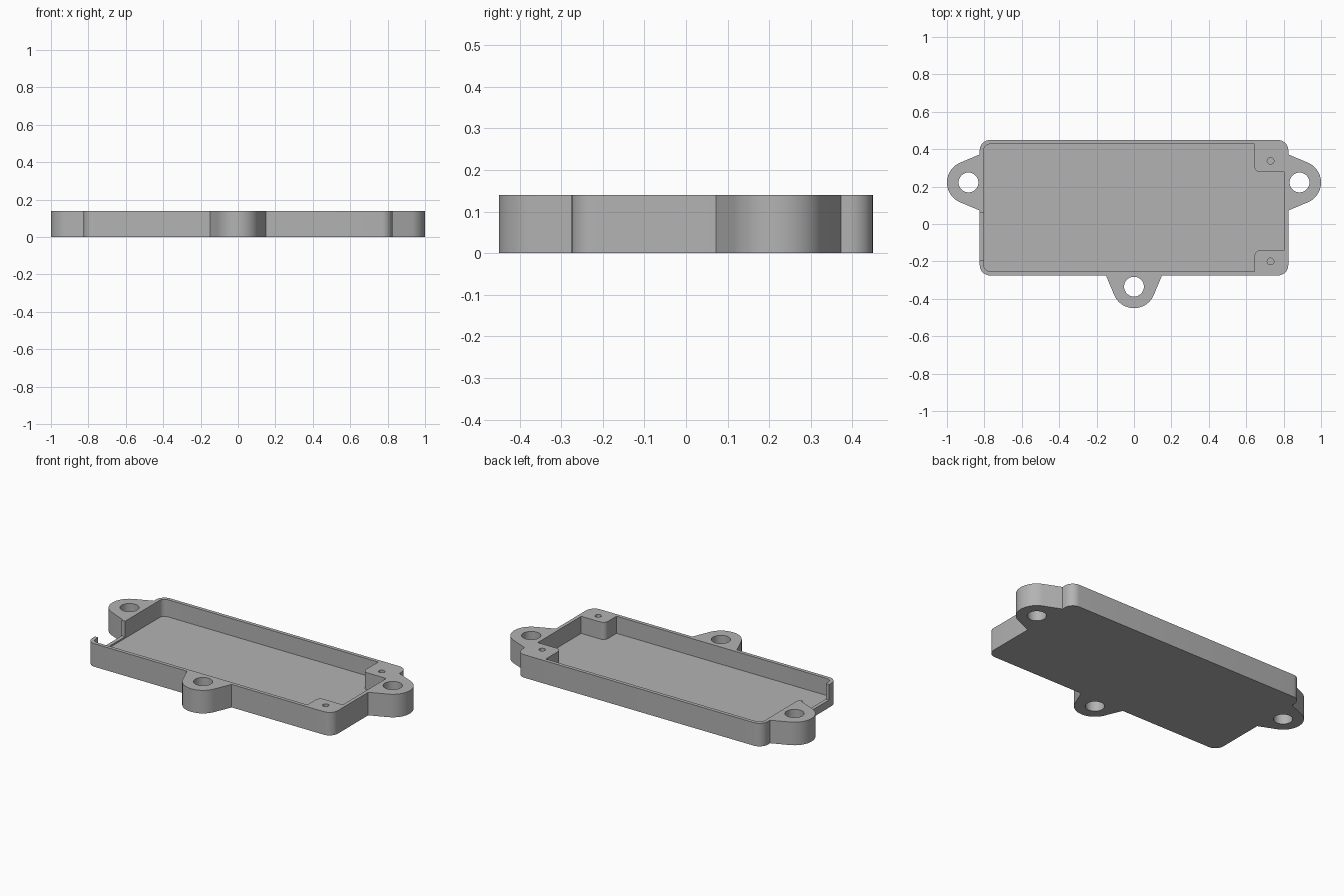
import bpy, bmesh
from math import sin, cos, acos, atan2, hypot, pi, radians
from mathutils import Vector

if "Cube" in bpy.data.objects:
    bpy.data.objects.remove(bpy.data.objects["Cube"])

# Overall dimensions
HEIGHT, FLOOR, SILL = 0.14, 0.036, 0.046
X, FRONT, BACK = 0.825, -0.275, 0.449
WALL = 0.022
LUG_R, LUG_OUT, LUG_HALF, HOLE_R = 0.115, 0.06, 0.15, 0.053
EAR_Y = 0.222

grey = bpy.data.materials.new("plain grey")
grey.use_nodes = True
colour = (0.45, 0.45, 0.45, 1)
grey.diffuse_color = colour
grey.node_tree.nodes["Principled BSDF"].inputs["Base Color"].default_value = colour


def arc(cx, cy, r, a0, a1, n):
    return [Vector((cx + r * cos(a0 + (a1 - a0) * i / n),
                    cy + r * sin(a0 + (a1 - a0) * i / n))) for i in range(n + 1)]


def fillet(corner, before, after, r, n=8):
    """Round one right-angled corner of a profile."""
    c = Vector(corner)
    u = (Vector(before) - c).normalized() * r
    v = (Vector(after) - c).normalized() * r
    return [c + u * (1 - sin(t)) + v * (1 - cos(t))
            for t in (pi / 2 * i / n for i in range(n + 1))]


def lug(base, facing):
    """Mounting lug profile: straight flanks tangent to a round end."""
    reach = hypot(LUG_HALF, LUG_OUT)
    tangent = atan2(-LUG_OUT, LUG_HALF) + acos(LUG_R / reach)
    pts = [Vector((LUG_HALF, 0))]
    pts += arc(0, LUG_OUT, LUG_R, tangent, pi - tangent, 28)
    pts.append(Vector((-LUG_HALF, 0)))
    turn = facing - pi / 2
    local = [Vector((p.x * cos(turn) - p.y * sin(turn),
                     p.x * sin(turn) + p.y * cos(turn))) for p in pts]
    return [p + Vector(base) for p in reversed(local)][::-1]


def prism(name, profile, z0, z1):
    bm = bmesh.new()
    face = bm.faces.new([bm.verts.new((p[0], p[1], z0)) for p in profile])
    top = bmesh.ops.extrude_face_region(bm, geom=[face])["geom"]
    bmesh.ops.translate(bm, vec=(0, 0, z1 - z0),
                        verts=[g for g in top if isinstance(g, bmesh.types.BMVert)])
    bmesh.ops.recalc_face_normals(bm, faces=bm.faces)
    mesh = bpy.data.meshes.new(name)
    bm.to_mesh(mesh)
    bm.free()
    mesh.materials.append(grey)
    obj = bpy.data.objects.new(name, mesh)
    bpy.context.collection.objects.link(obj)
    return obj


def cut(target, name, profile, z0, z1):
    cutter = prism(name, profile, z0, z1)
    cutter.hide_render = True
    bpy.context.view_layer.objects.active = target
    mod = target.modifiers.new(name, "BOOLEAN")
    mod.operation, mod.solver, mod.object = "DIFFERENCE", "EXACT", cutter
    bpy.ops.object.modifier_apply(modifier=mod.name)
    bpy.data.objects.remove(cutter)


# Outer outline, anticlockwise from the front lug
R = 0.055
outline = lug((0, FRONT), -pi / 2)
outline += arc(X - R, FRONT + R, R, -pi / 2, 0, 8)
outline += lug((X, EAR_Y), 0)
outline += arc(X - R, BACK - R, R, 0, pi / 2, 8)
outline += arc(-X + R, BACK - R, R, pi / 2, pi, 8)
outline += lug((-X, EAR_Y), pi)
outline += arc(-X + R, FRONT + R, R, pi, 1.5 * pi, 8)
tray = prism("tray", outline, 0, HEIGHT)

# Cavity, leaving two corner posts on the left side
ix, y0, y1 = X - WALL, FRONT + WALL, BACK - WALL
px, p0, p1 = 0.644, -0.141, 0.277
corners = [((-ix, y0), 0.033), ((px, y0), 0), ((px, p0), 0.03), ((ix, p0), 0),
           ((ix, p1), 0), ((px, p1), 0.03), ((px, y1), 0), ((-ix, y1), 0.033)]
cavity = []
for i, (c, r) in enumerate(corners):
    if r:
        cavity += fillet(c, corners[i - 1][0], corners[(i + 1) % len(corners)][0], r)
    else:
        cavity.append(Vector(c))
cut(tray, "cavity_cutter", cavity, FLOOR, HEIGHT + 0.1)

# Cable opening in the right wall, with a low sill
n0, n1 = -0.195, 0.062
cut(tray, "opening_cutter",
    [(-X - 0.01, n0), (-ix + 0.01, n0), (-ix + 0.01, n1), (-X - 0.01, n1)],
    SILL, HEIGHT + 0.1)

# Mounting holes through the lugs
for x, y in ((0, FRONT - LUG_OUT), (X + LUG_OUT, EAR_Y), (-X - LUG_OUT, EAR_Y)):
    cut(tray, "lug_hole_cutter", arc(x, y, HOLE_R, 0, 2 * pi, 32)[:-1], -0.1, HEIGHT + 0.1)

# Blind screw holes in the posts
for y in (-0.2, 0.338):
    cut(tray, "screw_hole_cutter", arc(0.73, y, 0.018, 0, 2 * pi, 20)[:-1], 0.04, HEIGHT + 0.1)

# Smooth the rounded walls, keep the edges crisp
bpy.ops.object.select_all(action="DESELECT")
tray.select_set(True)
bpy.context.view_layer.objects.active = tray
bpy.ops.object.shade_smooth_by_angle(angle=radians(25))
